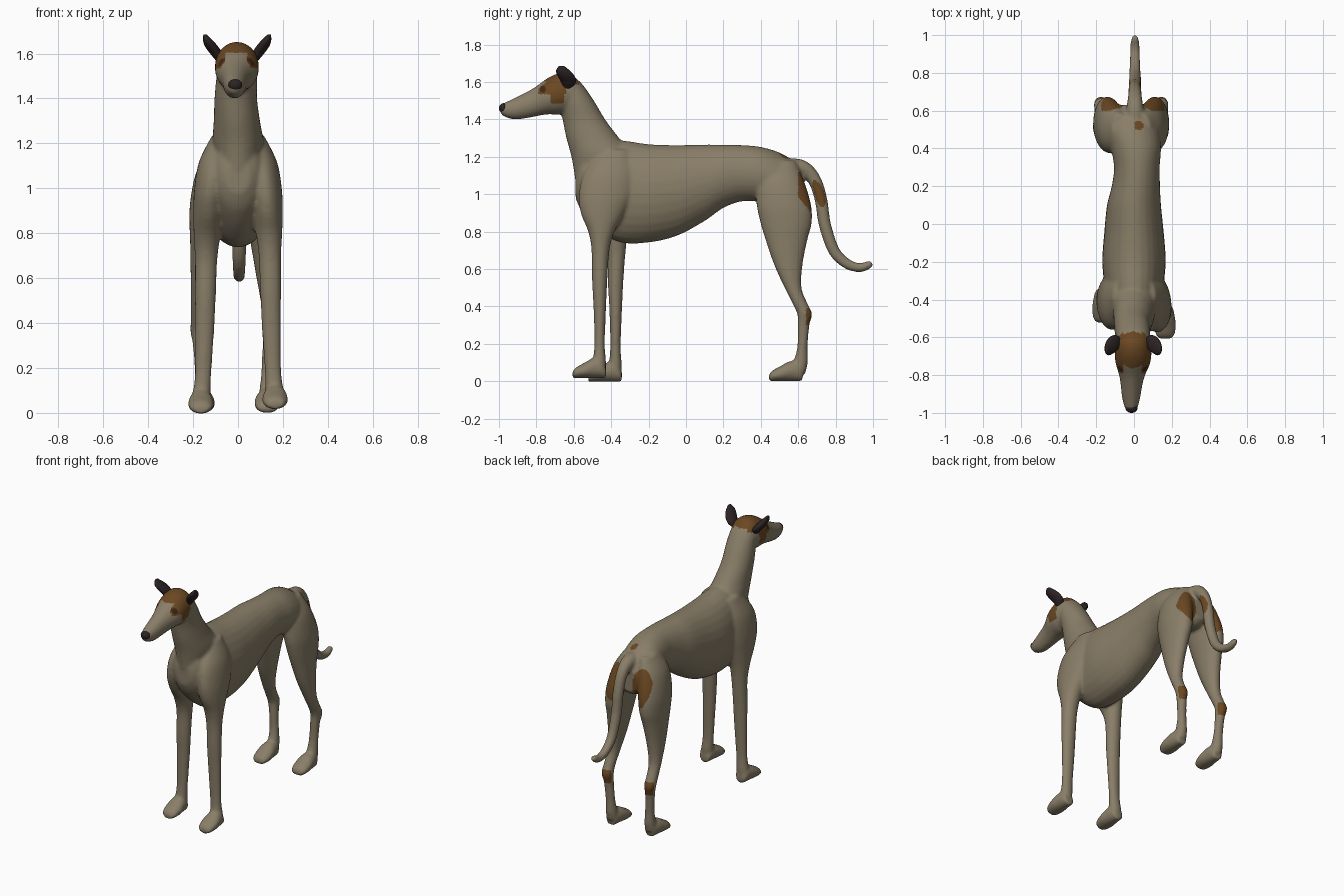
import bpy, bmesh, math
from mathutils import Vector

old = bpy.data.objects.get("Cube")
if old:
    bpy.data.objects.remove(old)


def material(name, color):
    m = bpy.data.materials.new(name)
    m.use_nodes = True
    rgba = (*color, 1)
    m.diffuse_color = rgba
    m.node_tree.nodes["Principled BSDF"].inputs["Base Color"].default_value = rgba
    return m


COAT = material("fawn coat", (0.25, 0.208, 0.138))
PATCH = material("brown patch", (0.145, 0.064, 0.016))
DARK = material("dark ear and nose", (0.026, 0.017, 0.017))
EYE = material("dark brown eye", (0.055, 0.02, 0.008))


def refine(rows, steps=5):
    """Catmull-Rom interpolation through rows of numbers."""
    out = []
    for i in range(len(rows) - 1):
        a, b, c, d = (rows[max(0, min(len(rows) - 1, i + k))] for k in (-1, 0, 1, 2))
        for s in range(steps):
            t = s / steps
            out.append([0.5 * (2 * q + (r - p) * t + (2 * p - 5 * q + 4 * r - w) * t * t
                               + (3 * q - p - 3 * r + w) * t ** 3)
                        for p, q, r, w in zip(a, b, c, d)])
    return out + [list(rows[-1])]


def loft(bm, rings, sides=28):
    """Skin a closed tube over rings given as (centre, half width in x, other half axis)."""
    loops = []
    for centre, rx, v in rings:
        angles = [2 * math.pi * k / sides for k in range(sides)]
        loops.append([bm.verts.new(centre + Vector((rx * math.cos(a), 0, 0)) + v * math.sin(a))
                      for a in angles])
    faces = [bm.faces.new(loops[0][::-1]), bm.faces.new(loops[-1])]
    for a, b in zip(loops, loops[1:]):
        for k in range(sides):
            n = (k + 1) % sides
            faces.append(bm.faces.new((a[k], a[n], b[n], b[k])))
    bmesh.ops.recalc_face_normals(bm, faces=faces)


def slices(bm, axis, rows, grow=0.003):
    """Loft cross-sections: position, low edge, high edge, x centre, x half width."""
    rings = []
    for pos, lo, hi, xc, rx in refine(rows):
        mid, half = (lo + hi) / 2, (hi - lo) / 2 + grow
        if axis == "y":
            rings.append((Vector((xc, pos, mid)), rx + grow, Vector((0, 0, half))))
        else:
            rings.append((Vector((xc, mid, pos)), rx + grow, Vector((0, half, 0))))
    loft(bm, rings)


def make_object(name, bm, mats):
    mesh = bpy.data.meshes.new(name)
    bm.to_mesh(mesh)
    bm.free()
    for m in mats:
        mesh.materials.append(m)
    mesh.polygons.foreach_set("use_smooth", [True] * len(mesh.polygons))
    ob = bpy.data.objects.new(name, mesh)
    bpy.context.collection.objects.link(ob)
    return ob


body = bmesh.new()

# Torso: deep chest, tucked belly, sloping rump
slices(body, "y", [
    (-.59, .98, 1.12, 0, .05), (-.55, .9, 1.22, 0, .1), (-.45, .8, 1.27, 0, .13),
    (-.35, .745, 1.285, 0, .15), (-.2, .745, 1.265, 0, .165), (-.05, .78, 1.26, 0, .155),
    (.1, .86, 1.263, 0, .14), (.2, .93, 1.262, .01, .125), (.3, .965, 1.26, .015, .118),
    (.4, .96, 1.25, .01, .13), (.5, .93, 1.22, -.01, .14), (.58, .92, 1.17, -.01, .11),
    (.63, .95, 1.1, -.01, .06)])

# Neck
slices(body, "z", [
    (1.08, -.59, -.32, 0, .09), (1.2, -.61, -.28, 0, .11), (1.3, -.637, -.36, -.005, .1),
    (1.4, -.657, -.435, -.01, .092), (1.5, -.68, -.495, -.005, .088),
    (1.58, -.7, -.55, -.005, .08), (1.62, -.69, -.59, -.005, .06)])

# Head with long muzzle
slices(body, "y", [
    (-.993, 1.44, 1.468, -.015, .015), (-.975, 1.42, 1.484, -.015, .03),
    (-.92, 1.403, 1.51, -.015, .045), (-.85, 1.41, 1.545, -.013, .055),
    (-.8, 1.42, 1.575, -.01, .066), (-.74, 1.43, 1.618, -.006, .088),
    (-.68, 1.43, 1.645, -.005, .095), (-.62, 1.45, 1.645, -.005, .09),
    (-.57, 1.5, 1.6, -.005, .07)])

# Tail: tapered tube hanging down and curling up at the tip
tail = refine([(.54, 1.14, .05), (.62, 1.14, .042), (.685, 1.08, .034), (.722, .97, .032),
               (.742, .84, .031), (.79, .7, .029), (.855, .632, .026), (.92, .608, .023),
               (.965, .617, .021), (.993, .635, .014)])
rings = []
for i, (y, z, r) in enumerate(tail):
    p, n = tail[max(i - 1, 0)], tail[min(i + 1, len(tail) - 1)]
    d = Vector((0, n[0] - p[0], n[1] - p[1])).normalized()
    rings.append((Vector((.005, y, z)), r + .002, Vector((0, -d.z, d.y)) * (r + .002)))
loft(body, rings)


def foot(toe, ground, x):
    slices(body, "y", [
        (toe + dy, ground, ground + top, x, rx) for dy, top, rx in
        ((.003, .028, .028), (.02, .05, .046), (.07, .078, .055), (.11, .1, .05),
         (.155, .1, .042), (.182, .05, .03))])


# Front legs with shoulders; the right one stands further back
front_leg = [
    (1.24, -.45, -.3, .06, .05), (1.12, -.54, -.27, .1, .07), (1, -.57, -.28, .12, .072),
    (.9, -.56, -.33, .13, .066), (.8, -.52, -.385, .138, .056), (.7, -.502, -.412, .142, .047),
    (.55, -.5, -.423, .145, .044), (.4, -.492, -.43, .148, .04), (.2, -.487, -.437, .155, .034),
    (.1, -.5, -.43, .163, .038), (.05, -.53, -.435, .168, .044)]
for side, back, drop in ((1, 0, 0), (-1, .085, .02)):
    rows = []
    for z, lo, hi, x, rx in front_leg:
        k = max(0, min(1, (1.05 - z) / .3))
        rows.append((z - drop * k, lo + back * k, hi + back * k, side * x, rx))
    slices(body, "z", rows)
    foot(-.61 + back, .02 - drop, side * .165)

# Hind legs with thighs and hocks
hind_leg = [
    (1.18, .42, .58, .06, .04), (1.08, .38, .625, .09, .075), (.95, .38, .665, .118, .076),
    (.85, .4, .67, .128, .07), (.75, .43, .645, .135, .06), (.62, .475, .62, .145, .048),
    (.5, .53, .615, .155, .037), (.42, .57, .645, .16, .033), (.36, .597, .672, .16, .034),
    (.3, .6, .657, .155, .028), (.18, .597, .647, .148, .027), (.1, .575, .648, .145, .032),
    (.04, .55, .635, .145, .04)]
for side in (1, -1):
    slices(body, "z", [(z, lo, hi, side * x - .015, rx) for z, lo, hi, x, rx in hind_leg])
    foot(.44, .003, side * .145 - .015)

# Fuse the parts into one smooth skin
rough = make_object("rough_body", body, [])
mod = rough.modifiers.new("fuse", "REMESH")
mod.mode = "VOXEL"
mod.voxel_size = .009
mod.use_smooth_shade = True
mod = rough.modifiers.new("soften", "SMOOTH")
mod.factor = .5
mod.iterations = 8
bpy.context.view_layer.update()
graph = bpy.context.evaluated_depsgraph_get()
skin = bpy.data.meshes.new_from_object(rough.evaluated_get(graph))
bpy.data.objects.remove(rough)
skin.name = "body"
skin.materials.clear()
for m in (COAT, PATCH, EYE):
    skin.materials.append(m)


def coat_index(c):
    """Pick the coat colour at a surface point."""
    x, y, z = abs(c.x + .007), c.y, c.z
    if y < -.7 and x > .04 and math.hypot(y + .765, z - 1.562) < .017:
        return 2
    if -.79 < y < -.57 and z > 1.535:
        blaze = x < .048 and z < 1.603
        if not blaze and (y < -.64 or z > 1.585):
            return 1
    if -.725 < y < -.65 and z > 1.485 and x > .05:
        return 1
    if y > .6 and ((x - .1) / .068) ** 2 + ((z - 1) / .12) ** 2 < 1:
        return 1
    if y > .642 and .3 < z < .39 and x > .08:
        return 1
    if z > 1.15 and math.hypot(c.x - .025, y - .52) < .025:
        return 1
    return 0


for poly in skin.polygons:
    poly.material_index = coat_index(poly.center)
    poly.use_smooth = True
bpy.context.collection.objects.link(bpy.data.objects.new("body", skin))

# Nose
bm = bmesh.new()
bmesh.ops.create_uvsphere(bm, u_segments=24, v_segments=14, radius=1)
bmesh.ops.scale(bm, vec=(.032, .026, .027), verts=bm.verts)
bmesh.ops.translate(bm, vec=(-.013, -.974, 1.46), verts=bm.verts)
make_object("nose", bm, [DARK])

# Ears, swept up and out
ear = [(1.56, -.65, -.625, .075, .012), (1.595, -.665, -.59, .09, .026),
       (1.63, -.685, -.595, .113, .029), (1.66, -.695, -.62, .131, .021),
       (1.685, -.68, -.65, .143, .007)]
for side, name in ((1, "left_ear"), (-1, "right_ear")):
    bm = bmesh.new()
    slices(bm, "z", [(z, lo, hi, side * x - .004, rx) for z, lo, hi, x, rx in ear], 0)
    make_object(name, bm, [DARK])
